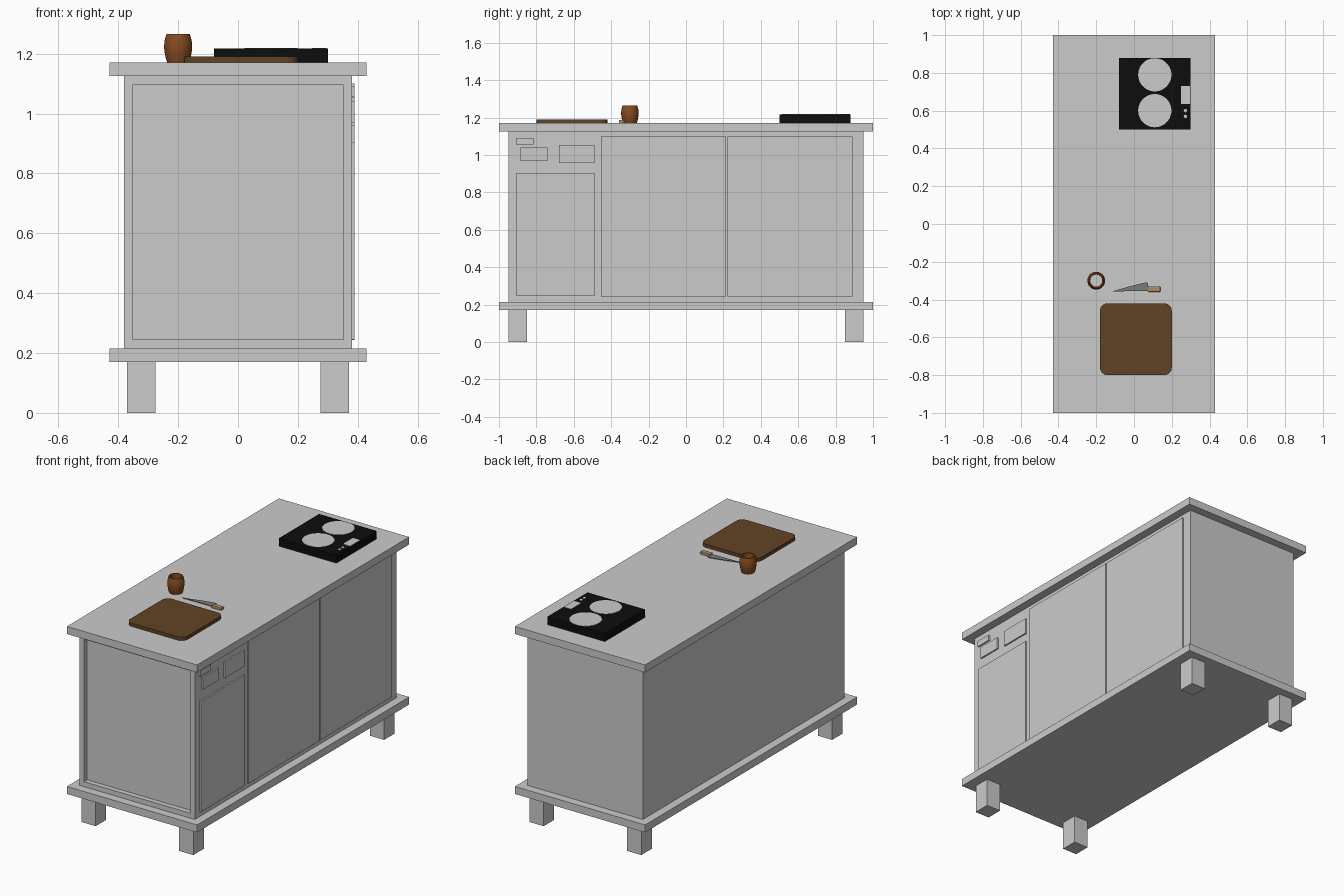
import bpy, bmesh, math

if "Cube" in bpy.data.objects:
    bpy.data.objects.remove(bpy.data.objects["Cube"])

def material(name, rgb):
    m = bpy.data.materials.new(name)
    m.diffuse_color = (*rgb, 1)
    m.use_nodes = True
    m.node_tree.nodes["Principled BSDF"].inputs["Base Color"].default_value = m.diffuse_color
    return m

BLACK = material("black_glass", (0.004, 0.004, 0.004))
LIGHT = material("light_grey", (0.6, 0.6, 0.6))
WOOD = material("board_wood", (0.12, 0.055, 0.018))
CUP = material("cup_wood", (0.24, 0.07, 0.015))
TAN = material("handle_wood", (0.42, 0.27, 0.12))
STEEL = material("steel", (0.2, 0.2, 0.2))

def finish(name, bm, mat=None):
    bmesh.ops.recalc_face_normals(bm, faces=bm.faces)
    me = bpy.data.meshes.new(name)
    bm.to_mesh(me)
    bm.free()
    ob = bpy.data.objects.new(name, me)
    bpy.context.collection.objects.link(ob)
    if mat:
        me.materials.append(mat)
    return ob

def box_bm(x, y, z):
    bm = bmesh.new()
    bmesh.ops.create_cube(bm, size=1)
    for v in bm.verts:
        v.co = [(a + b) / 2 + c * (b - a) for (a, b), c in zip((x, y, z), v.co)]
    return bm

def box(name, x, y, z, mat=None):
    return finish(name, box_bm(x, y, z), mat)

def prism(name, pts, z0, z1, mat=None):
    bm = bmesh.new()
    f = bm.faces.new([bm.verts.new((x, y, z0)) for x, y in pts])
    top = bmesh.ops.extrude_face_region(bm, geom=[f])["geom"]
    for v in top:
        if isinstance(v, bmesh.types.BMVert):
            v.co.z = z1
    return finish(name, bm, mat)

def circle(cx, cy, r, n, start=0.0, sweep=2 * math.pi):
    return [(cx + r * math.cos(start + sweep * i / n),
             cy + r * math.sin(start + sweep * i / n)) for i in range(n)]

# Worktop, base plate and feet
box("worktop", (-0.43, 0.43), (-1, 1), (1.125, 1.17))
box("base_plate", (-0.43, 0.43), (-1, 1), (0.17, 0.215))
for sx, side in ((-1, "left"), (1, "right")):
    for sy, end in ((-1, "front"), (1, "back")):
        box(f"{end}_{side}_foot", sorted((sx * 0.275, sx * 0.37)),
            sorted((sy * 0.85, sy * 0.95)), (0, 0.17))

# Cabinet body with a recessed front panel
bm = box_bm((-0.38, 0.38), (-0.95, 0.95), (0.215, 1.125))
bm.normal_update()
front = min(bm.faces, key=lambda f: f.calc_center_median().y)
bmesh.ops.inset_region(bm, faces=[front], thickness=0.04)
for v in front.verts:
    v.co.z = 0.245 if v.co.z < 0.6 else 1.095
front = bmesh.ops.extrude_discrete_faces(bm, faces=[front])["faces"][0]
for v in front.verts:
    v.co.y += 0.03
finish("cabinet_body", bm)

# Doors and small drawer plates on the right side
for name, y, z in (("small_door", (-0.905, -0.49), (0.245, 0.905)),
                   ("middle_door", (-0.455, 0.215), (0.243, 1.1)),
                   ("back_door", (0.222, 0.89), (0.243, 1.1))):
    box(name, (0.37, 0.389), y, z)
for name, y, z in (("upper_plate", (-0.91, -0.815), (1.055, 1.09)),
                   ("lower_plate", (-0.885, -0.74), (0.968, 1.04)),
                   ("wide_plate", (-0.68, -0.49), (0.958, 1.053))):
    box(name, (0.37, 0.389), y, z, LIGHT)

# Cooktop with burners and controls
box("cooktop", (-0.08, 0.30), (0.50, 0.88), (1.17, 1.217), BLACK)
for i, (x, y, r, n) in enumerate(((0.11, 0.79, 0.088, 48), (0.11, 0.60, 0.088, 48),
                                  (0.272, 0.60, 0.009, 16), (0.272, 0.57, 0.009, 16))):
    prism(("burner_" if i < 2 else "control_knob_") + str(i % 2 + 1),
          circle(x, y, r, n), 1.21, 1.219, LIGHT)
box("cooktop_display", (0.248, 0.296), (0.635, 0.73), (1.21, 1.219), LIGHT)

# Cutting board with rounded corners
pts = []
for k, (x, y) in enumerate(((0.16, -0.46), (-0.14, -0.46), (-0.14, -0.76), (0.16, -0.76))):
    pts += circle(x, y, 0.04, 9, k * math.pi / 2, math.pi / 2 * 9 / 8)
prism("cutting_board", pts, 1.17, 1.19, WOOD)

# Knife
prism("knife_blade", [(-0.115, -0.357), (0.075, -0.354), (0.075, -0.312), (0.06, -0.31),
                      (-0.02, -0.329)], 1.177, 1.180, STEEL)
handle = box("knife_handle", (0.073, 0.14), (-0.359, -0.331), (1.170, 1.187), TAN)
bev = handle.modifiers.new("rounding", "BEVEL")
bev.width, bev.segments = 0.004, 2

# Barrel-shaped hollow cup, turned from a profile
profile = [(0, 0), (0.036, 0), (0.042, 0.018), (0.046, 0.04), (0.047, 0.055), (0.045, 0.075),
           (0.039, 0.095), (0.033, 0.095), (0.032, 0.085), (0.032, 0.012), (0, 0.012)]
bm = bmesh.new()
vs = [bm.verts.new((r - 0.2, -0.3, 1.17 + h)) for r, h in profile]
es = [bm.edges.new(p) for p in zip(vs, vs[1:])]
bmesh.ops.spin(bm, geom=vs + es, cent=(-0.2, -0.3, 0), axis=(0, 0, 1),
               angle=2 * math.pi, steps=32)
bmesh.ops.remove_doubles(bm, verts=bm.verts, dist=1e-5)
cup = finish("cup", bm, CUP)
prism("cup_floor", circle(-0.2, -0.3, 0.0318, 32), 1.181, 1.184, LIGHT)
bpy.context.view_layer.objects.active = cup
cup.select_set(True)
bpy.ops.object.shade_smooth_by_angle(angle=math.radians(40))
